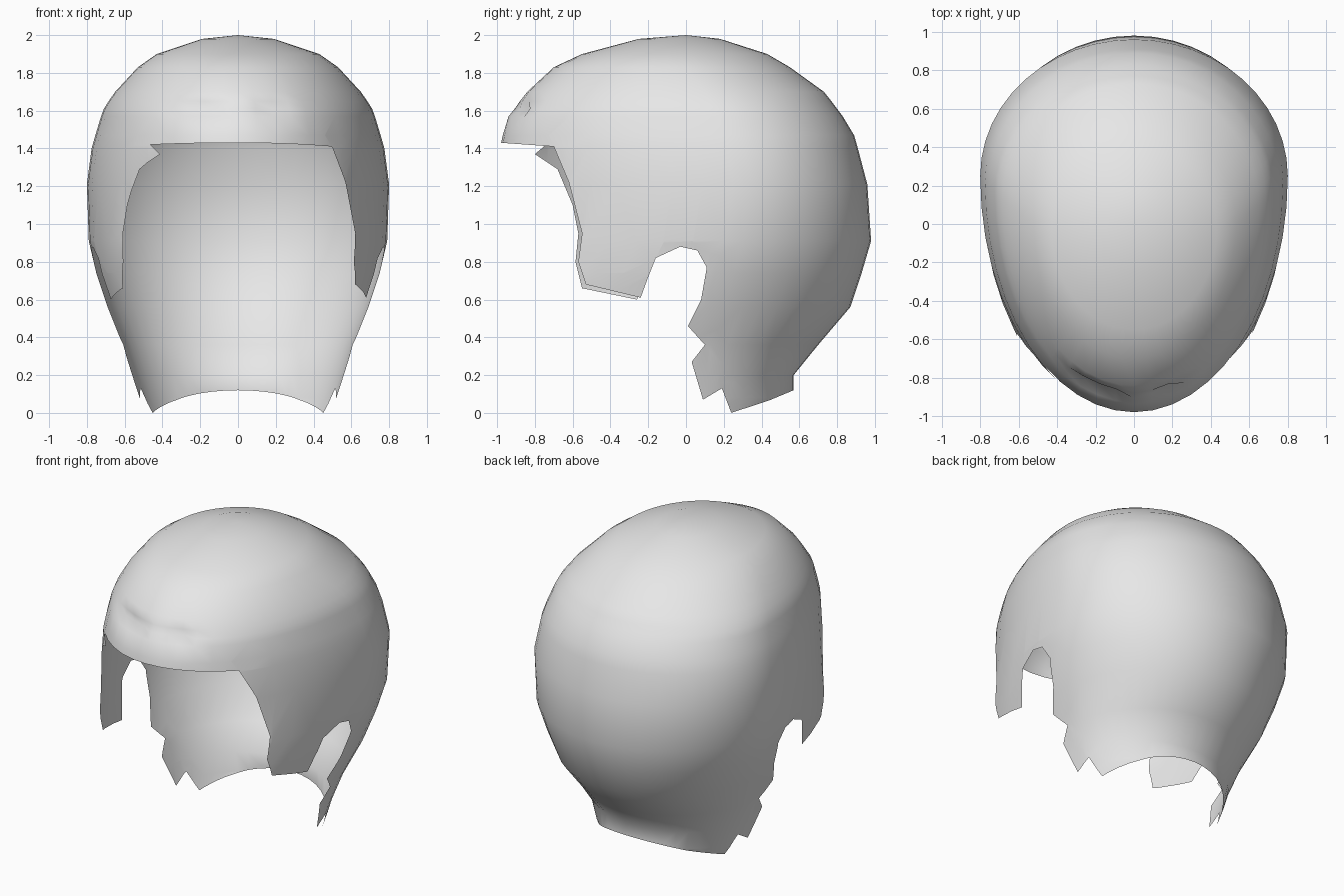
import bpy, bmesh, math
from mathutils import Vector

cube = bpy.data.objects.get("Cube")
if cube:
    bpy.data.objects.remove(cube, do_unlink=True)

# Hair colour
hair_grey = bpy.data.materials.new("hair_grey")
hair_grey.use_nodes = True
colour = (0.8, 0.8, 0.8, 1)
hair_grey.diffuse_color = colour
hair_grey.node_tree.nodes["Principled BSDF"].inputs["Base Color"].default_value = colour

# Head cross-sections: height, front y, widest y, back y, half width
RINGS = [
    (1.98, -.25, -.03, .18, .19), (1.9, -.55, -.03, .43, .43),
    (1.83, -.7, 0, .55, .53), (1.7, -.84, .1, .73, .65),
    (1.65, -.88, .13, .77, .685), (1.61, -.91, .15, .8, .71),
    (1.57, -.94, .17, .83, .725), (1.47, -.97, .2, .89, .755),
    (1.4, -.985, .22, .91, .775), (1.21, -.99, .25, .96, .8),
    (.91, -1.02, .2, .98, .79), (.74, -1.1, .15, .93, .75),
    (.56, -1.2, .1, .87, .69), (.36, -1.2, .05, .7, .61),
    (.2, -1.2, .05, .57, .56), (.08, -1.2, .02, .57, .525),
    (-.02, -1.2, 0, .53, .5),
]
SEGMENTS = 48

# Hairline outlines in the y-z plane: sideburn edges, then ear notch and nape
LEFT_SIDEBURN = [(-.7, 1.41), (-.62, 1.22), (-.55, .95), (-.57, .8),
                 (-.53, .68), (-.24, .61)]
RIGHT_SIDEBURN = [(-.74, 1.42), (-.8, 1.37), (-.68, 1.29), (-.6, 1.1),
                  (-.57, .95), (-.585, .8), (-.55, .66), (-.26, .6)]
EAR_AND_NAPE = [(-.2, .72), (-.16, .82), (-.03, .88), (.06, .86), (.11, .77),
                (.08, .6), (.01, .46), (.1, .36), (.03, .27), (.09, .07),
                (.19, .13), (.24, 0), (.45, .07), (.57, .12)]


def outline(sideburn):
    """Closed area of the face and neck where there is no hair."""
    return ([(-1.4, 1.44), (-.98, 1.43)] + sideburn + EAR_AND_NAPE
            + [(1.4, .13), (1.4, -.3), (-1.4, -.3)])


def inside(y, z, poly):
    hit = False
    for (ay, az), (by, bz) in zip(poly, poly[1:] + poly[:1]):
        if (az > z) != (bz > z) and y < ay + (z - az) * (by - ay) / (bz - az):
            hit = not hit
    return hit


def fringe_dent(x, z):
    """Depth of the two shallow folds above the fringe."""
    depth = 0
    for centre, width in ((-.18, .14), (.17, .08)):
        depth += .05 * math.exp(-((x - centre) / width) ** 4 - ((z - 1.61) / .035) ** 2)
    return depth


def loft_cap(bm):
    rows = []
    for z, front, mid, back, width in RINGS:
        row = []
        for i in range(SEGMENTS):
            a = math.tau * i / SEGMENTS
            x, s = width * math.sin(a), -math.cos(a)
            y = mid + s * ((mid - front) if s < 0 else (back - mid))
            if s < 0:
                y += fringe_dent(x, z)
            row.append(bm.verts.new((x, y, z)))
        rows.append(row)
    crown = bm.verts.new((0, 0, 2))
    for i in range(SEGMENTS):
        j = (i + 1) % SEGMENTS
        bm.faces.new((crown, rows[0][i], rows[0][j]))
        for upper, lower in zip(rows, rows[1:]):
            bm.faces.new((upper[i], lower[i], lower[j], upper[j]))


def trim_side(bm, side, poly):
    """Slice one half along each outline edge, then remove the bare area."""
    for (ay, az), (by, bz) in zip(poly, poly[1:]):
        low_y, high_y = min(ay, by) - .02, max(ay, by) + .02
        low_z, high_z = min(az, bz) - .02, max(az, bz) + .02
        faces = []
        for f in bm.faces:
            ys = [v.co.y for v in f.verts]
            zs = [v.co.z for v in f.verts]
            if (f.calc_center_median().x * side > 0 and max(ys) > low_y
                    and min(ys) < high_y and max(zs) > low_z and min(zs) < high_z):
                faces.append(f)
        if not faces:
            continue
        geom = set(faces)
        for f in faces:
            geom.update(f.edges)
            geom.update(f.verts)
        bmesh.ops.bisect_plane(bm, geom=list(geom), dist=1e-5,
                               plane_co=Vector((0, ay, az)),
                               plane_no=Vector((0, az - bz, by - ay)))
    bare = []
    for f in bm.faces:
        c = f.calc_center_median()
        if c.x * side > 0 and inside(c.y, c.z, poly):
            bare.append(f)
    bmesh.ops.delete(bm, geom=bare, context='FACES')


# Hair cap: lofted shell trimmed around face, ears and neck
bm = bmesh.new()
loft_cap(bm)
bmesh.ops.recalc_face_normals(bm, faces=bm.faces[:])
trim_side(bm, 1, outline(LEFT_SIDEBURN))
trim_side(bm, -1, outline(RIGHT_SIDEBURN))
bmesh.ops.remove_doubles(bm, verts=bm.verts[:], dist=.0005)
for f in bm.faces:
    f.smooth = True
mesh = bpy.data.meshes.new("hair_cap")
bm.to_mesh(mesh)
bm.free()
mesh.materials.append(hair_grey)
hair_cap = bpy.data.objects.new("hair_cap", mesh)
bpy.context.collection.objects.link(hair_cap)
